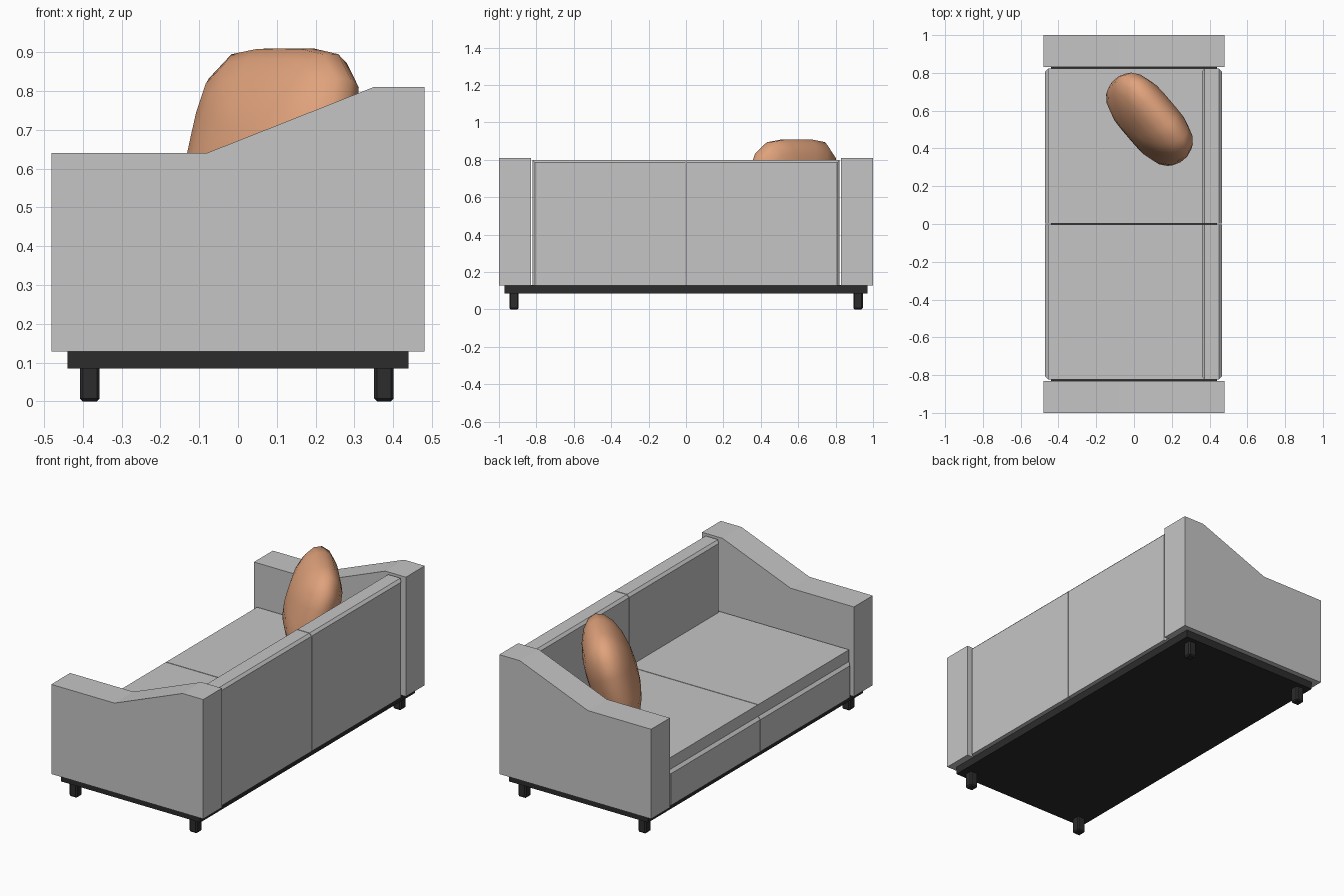
import bpy, bmesh, math
from mathutils import Matrix, Vector

if "Cube" in bpy.data.objects:
    bpy.data.objects.remove(bpy.data.objects["Cube"])


def material(name, color):
    m = bpy.data.materials.new(name)
    m.diffuse_color = (*color, 1)
    m.use_nodes = True
    m.node_tree.nodes["Principled BSDF"].inputs["Base Color"].default_value = m.diffuse_color
    return m


GREY = material("grey fabric", (0.56, 0.56, 0.56))
BLACK = material("black wood", (0.025, 0.025, 0.025))
TAN = material("tan fabric", (0.74, 0.36, 0.20))


def finish(name, bm, mat):
    bmesh.ops.recalc_face_normals(bm, faces=bm.faces)
    mesh = bpy.data.meshes.new(name)
    bm.to_mesh(mesh)
    bm.free()
    mesh.materials.append(mat)
    ob = bpy.data.objects.new(name, mesh)
    bpy.context.collection.objects.link(ob)
    return ob


def box(name, x, y, z, mat, bevel=0, rule=None):
    """Box from (min, max) ranges; edges whose midpoint passes the rule are chamfered."""
    bm = bmesh.new()
    bmesh.ops.create_cube(bm, size=1)
    for v in bm.verts:
        v.co = Vector([r[0] + (c + 0.5) * (r[1] - r[0]) for c, r in zip(v.co, (x, y, z))])
    if bevel:
        edges = [e for e in bm.edges
                 if rule((e.verts[0].co + e.verts[1].co) / 2, e.verts[1].co - e.verts[0].co)]
        bmesh.ops.bevel(bm, geom=edges, offset=bevel, segments=1, affect='EDGES')
    return finish(name, bm, mat)


def span(side, a, b):
    return tuple(sorted((side * a, side * b)))


# Sloped arm, extruded from its side profile
ARM = [(-0.48, 0.128), (0.48, 0.128), (0.48, 0.81), (0.35, 0.81), (-0.08, 0.64), (-0.48, 0.64)]


def arm(name, y0, y1):
    bm = bmesh.new()
    face = bm.faces.new([bm.verts.new((x, y0, z)) for x, z in ARM])
    ext = bmesh.ops.extrude_face_region(bm, geom=[face])
    bmesh.ops.translate(bm, vec=(0, y1 - y0, 0),
                        verts=[g for g in ext["geom"] if isinstance(g, bmesh.types.BMVert)])
    return finish(name, bm, GREY)


# Each half of the sofa
for side, label in ((-1, "right"), (1, "left")):
    arm(f"{label}_arm", *span(side, 0.83, 1.0))
    halves = span(side, 0.002, 0.822)

    def base_edges(mid, d):
        return mid.x < -0.46 and ((abs(d.y) > 0.5 and mid.z > 0.3)
                                  or (abs(d.z) > 0.1 and abs(mid.y) > 0.8))

    def back_edges(mid, d):
        return ((abs(d.y) > 0.5 and mid.z > 0.79)
                or (abs(d.z) > 0.1 and abs(mid.y) > 0.8))

    box(f"{label}_seat_base", (-0.47, 0.37), halves, (0.128, 0.325), GREY, 0.015, base_edges)
    box(f"{label}_seat_cushion", (-0.455, 0.37), halves, (0.325, 0.392), GREY)
    box(f"{label}_backrest", (0.36, 0.465), halves, (0.128, 0.80), GREY, 0.014, back_edges)

# Frame and legs
box("frame", (-0.44, 0.44), (-0.97, 0.97), (0.085, 0.13), BLACK)
for cx, fb in ((-0.382, "front"), (0.376, "rear")):
    for side, label in ((-1, "right"), (1, "left")):
        box(f"{fb}_{label}_leg", (cx - 0.025, cx + 0.025),
            (side * 0.92 - 0.025, side * 0.92 + 0.025), (0, 0.09), BLACK, 0.007,
            lambda mid, d: abs(d.z) > 0.05 or mid.z < 0.01)

# Throw pillow: sphere squared off in outline, leaning into the corner
bm = bmesh.new()
bmesh.ops.create_uvsphere(bm, u_segments=20, v_segments=10, radius=1)
for v in bm.verts:
    r = math.hypot(v.co.x, v.co.y)
    k = r / (v.co.x ** 4 + v.co.y ** 4) ** 0.25 if r > 1e-4 else 1
    v.co = Vector((v.co.x * k * 0.28, v.co.y * k * 0.265, v.co.z * 0.135))
along = Vector((0.65, -0.76, 0)).normalized()
lean = math.radians(16)
normal = Vector((0.76, 0.65, 0)).normalized()
up = Vector((0, 0, 1)) * math.cos(lean) + normal * math.sin(lean)
rot = Matrix((along, up, along.cross(up))).transposed().to_4x4()
bmesh.ops.transform(bm, matrix=Matrix.Translation((0.082, 0.554, 0.655)) @ rot, verts=bm.verts)
for f in bm.faces:
    f.smooth = True
finish("throw_pillow", bm, TAN)
